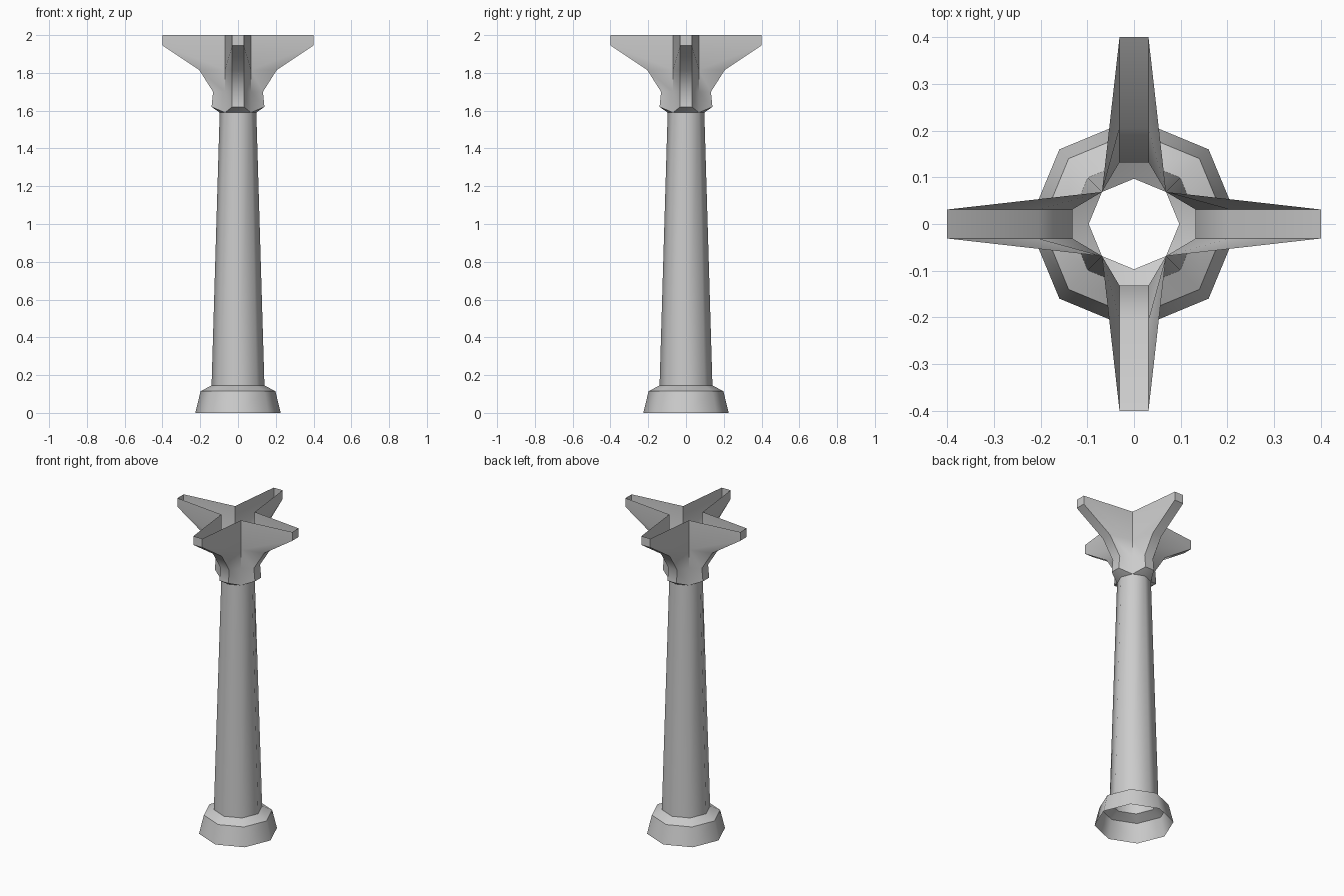
import bpy
import bmesh
from math import cos, sin, pi, radians
from mathutils import Matrix, Vector

default = bpy.data.objects.get("Cube")
if default:
    bpy.data.objects.remove(default, do_unlink=True)

# Single stone colour
stone = bpy.data.materials.new("grey stone")
stone.use_nodes = True
colour = (0.6, 0.6, 0.6, 1)
stone.diffuse_color = colour
stone.node_tree.nodes["Principled BSDF"].inputs["Base Color"].default_value = colour

NECK_R, NECK_Z, TOP = 0.097, 1.59, 2.0


def finish(name, bm):
    bmesh.ops.remove_doubles(bm, verts=bm.verts, dist=0.0005)
    bmesh.ops.recalc_face_normals(bm, faces=bm.faces)
    mesh = bpy.data.meshes.new(name)
    bm.to_mesh(mesh)
    bm.free()
    mesh.materials.append(stone)
    obj = bpy.data.objects.new(name, mesh)
    bpy.context.collection.objects.link(obj)
    bpy.ops.object.select_all(action='DESELECT')
    obj.select_set(True)
    bpy.context.view_layer.objects.active = obj
    bpy.ops.object.shade_smooth_by_angle(angle=radians(46))
    return obj


def octagonal_shell(name, profile):
    """Open eight-sided tube with a corner on each axis."""
    bm = bmesh.new()
    rings = [[bm.verts.new((r * cos(i * pi / 4), r * sin(i * pi / 4), z))
              for i in range(8)] for r, z in profile]
    for low, high in zip(rings, rings[1:]):
        for i in range(8):
            j = (i + 1) % 8
            bm.faces.new((low[i], low[j], high[j], high[i]))
    return finish(name, bm)


octagonal_shell("base", [(0.226, 0), (0.198, 0.115), (0.14, 0.145)])
octagonal_shell("shaft", [(0.14, 0.145), (NECK_R, NECK_Z)])

# Hollow capital: four open-topped channel arms meeting at upright creases
bm = bmesh.new()
HALF = 0.031
corner = NECK_R * cos(pi / 4)
underside = [(0.14, 1.62), (0.132, 1.7), (0.205, 1.815), (0.4, 1.945), (0.4, TOP)]
crease_heights = [NECK_Z, 1.7, 1.815, TOP]

for turn in range(4):
    spin = Matrix.Rotation(turn * pi / 2, 3, 'Z')

    def add(x, y, z):
        return bm.verts.new(spin @ Vector((x, y, z)))

    neck = add(NECK_R, 0, NECK_Z)
    sides = []
    for s in (-1, 1):
        f = [add(x, s * HALF, z) for x, z in underside]
        c = [add(corner, s * corner, z) for z in crease_heights]
        sides.append(f)
        walls = [(neck, f[0], c[0]),
                 (c[0], f[0], f[1], c[1]),
                 (c[1], f[1], f[2], c[2]),
                 (c[2], f[2], f[3]),
                 (c[2], f[3], f[4], c[3])]
        for wall in walls:
            bm.faces.new(wall if s > 0 else wall[::-1])
    right, left = sides
    bm.faces.new((neck, right[0], left[0]))
    for i in range(len(underside) - 1):
        bm.faces.new((right[i], right[i + 1], left[i + 1], left[i]))

finish("capital", bm)
